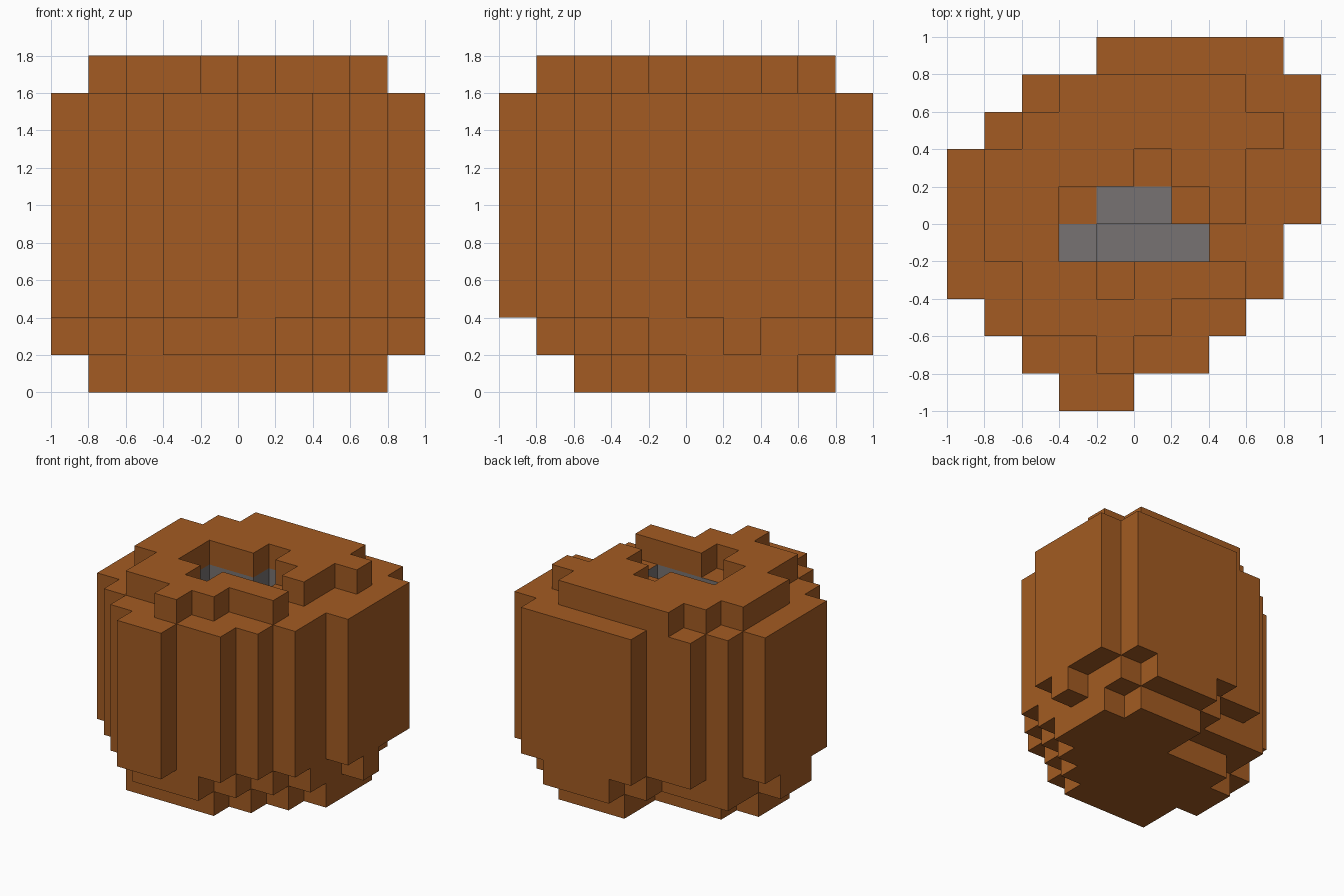
import bpy, bmesh
from mathutils import Vector

CELL = 0.2

cube = bpy.data.objects.get("Cube")
if cube:
    bpy.data.objects.remove(cube)


def material(name, rgb):
    m = bpy.data.materials.new(name)
    m.use_nodes = True
    m.diffuse_color = (*rgb, 1)
    m.node_tree.nodes["Principled BSDF"].inputs["Base Color"].default_value = (*rgb, 1)
    return m


orange = material("pumpkin orange", (0.366, 0.105, 0.016))
gray = material("inner gray", (0.184, 0.171, 0.168))


def footprint(first_row, spans):
    """Cells of one layer: an x span for each row, going from front to back."""
    return {(x, first_row + i) for i, (a, b) in enumerate(spans) for x in range(a, b)}


# Footprint of each layer, in cells
base = footprint(-3, [(-3, 1), (-3, 2), (-4, 3), (-4, 4), (-3, 4), (0, 4), (0, 3)])
step = footprint(-4, [(-2, 1), (-3, 2), (-4, 3), (-5, 4), (-5, 4),
                      (-4, 5), (-4, 4), (-1, 4), (0, 3)])
wall = footprint(-5, [(-2, 0), (-3, 2), (-4, 3), (-5, 4), (-5, 4),
                      (-5, 5), (-5, 5), (-4, 5), (-3, 5), (-1, 4)])
rim = footprint(-4, [(-1, 0), (-3, 1), (-3, 3), (-4, 3), (-4, 3),
                     (-4, 3), (-3, 4), (-2, 3)])

# Opening in the rim, with a notch running out to the side
rim -= footprint(-2, [(-1, 0), (-2, 3), (-2, 2), (0, 1)])

# Floor height of the cavity below the opening
floor = {(-2, -1): 2, (-2, 0): 2, (0, 1): 2}
floor.update({(x, -1): 1 for x in range(-1, 2)})
floor.update({(x, 0): 2 for x in range(-1, 1)})
orange_floor = {(-2, 0), (0, 1)}

layers = [base, step] + [wall] * 6 + [rim]
solid = {(x, y, z) for z, cells in enumerate(layers) for x, y in cells
         if not (z < 8 and (x, y) in floor and z >= floor[x, y])}


def part_of(cell, neighbour, normal):
    """Name of the part that an exposed face belongs to."""
    x, y, z = neighbour
    if (x, y) in floor and floor[x, y] <= z < 8:
        if normal.z > 0 and (x, y) in orange_floor:
            return "cavity_ledges"
        return "cavity_lining"
    return {0: "base", 1: "lower_step", 8: "top_rim"}.get(cell[2], "main_wall")


# Collect the exposed faces by part
parts = {}
directions = [Vector(d) * s for d in ((1, 0, 0), (0, 1, 0), (0, 0, 1)) for s in (1, -1)]
for cell in sorted(solid):
    for n in directions:
        neighbour = tuple(int(c + d) for c, d in zip(cell, n))
        if neighbour not in solid:
            parts.setdefault(part_of(cell, neighbour, n), []).append((cell, n))

# Build each part and merge its coplanar squares
for name, faces in parts.items():
    bm = bmesh.new()
    for cell, n in faces:
        centre = Vector(cell) + Vector((0.5, 0.5, 0.5)) + n / 2
        u = Vector((n.y, n.z, n.x)) / 2
        v = n.cross(u)
        corners = (centre - u - v, centre + u - v, centre + u + v, centre - u + v)
        bm.faces.new([bm.verts.new(c * CELL) for c in corners])
    bmesh.ops.remove_doubles(bm, verts=bm.verts, dist=0.001)
    bmesh.ops.dissolve_limit(bm, angle_limit=0.01, verts=bm.verts, edges=bm.edges)
    mesh = bpy.data.meshes.new(name)
    bm.to_mesh(mesh)
    bm.free()
    mesh.materials.append(gray if name == "cavity_lining" else orange)
    bpy.context.collection.objects.link(bpy.data.objects.new(name, mesh))
